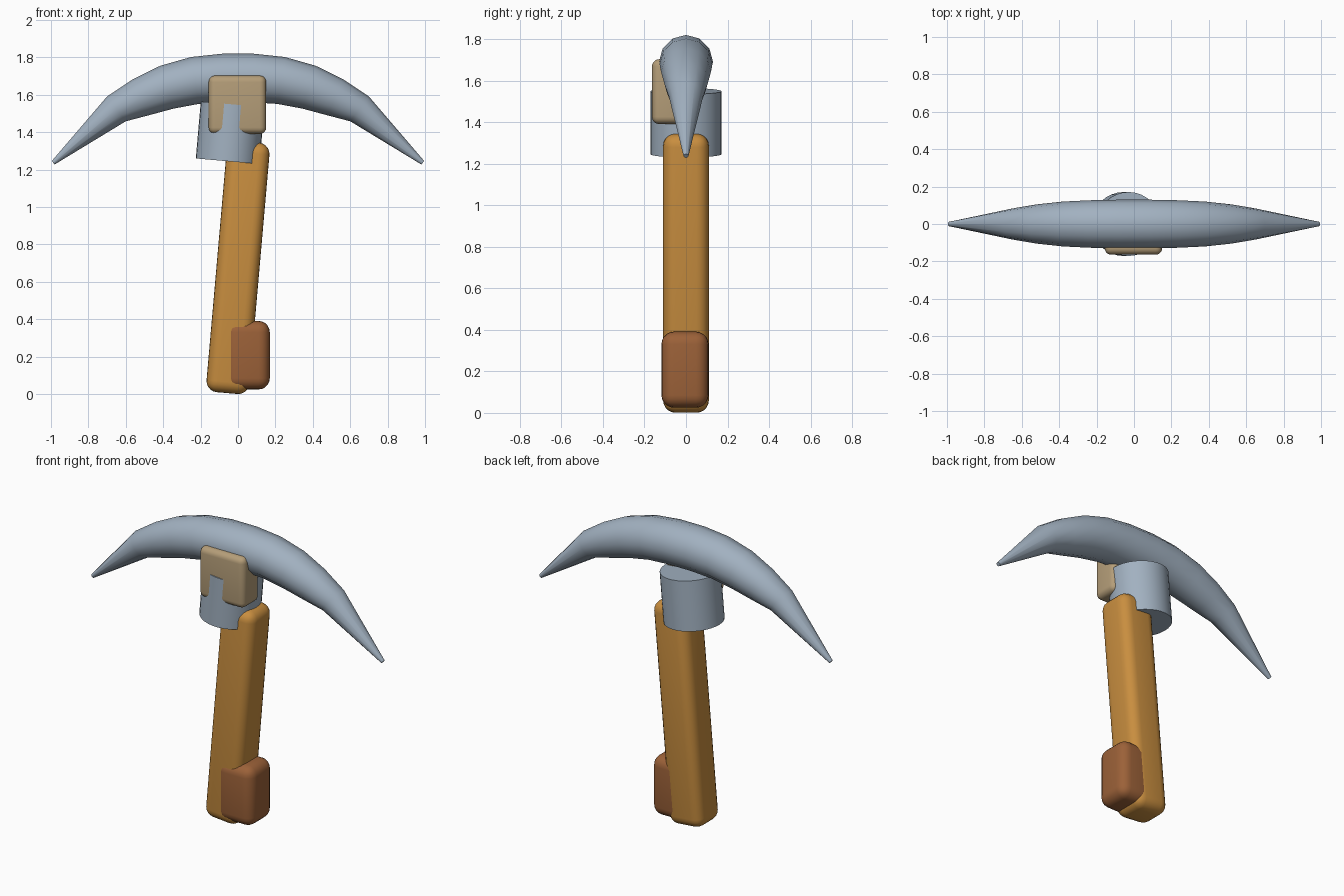
import bpy, bmesh, math
from mathutils import Vector, Matrix

if "Cube" in bpy.data.objects:
    bpy.data.objects.remove(bpy.data.objects["Cube"])

TILT = math.radians(5)


def material(name, rgb):
    m = bpy.data.materials.new(name)
    m.diffuse_color = (*rgb, 1)
    m.use_nodes = True
    m.node_tree.nodes["Principled BSDF"].inputs["Base Color"].default_value = m.diffuse_color
    return m


STEEL = material("steel", (0.36, 0.44, 0.53))
WOOD = material("wood", (0.58, 0.27, 0.05))
GRIP = material("dark_wood", (0.33, 0.12, 0.04))
TAN = material("tan", (0.46, 0.34, 0.19))


def finish(name, bm, mat, angle=40):
    bmesh.ops.recalc_face_normals(bm, faces=bm.faces)
    me = bpy.data.meshes.new(name)
    bm.to_mesh(me)
    bm.free()
    me.materials.append(mat)
    ob = bpy.data.objects.new(name, me)
    bpy.context.collection.objects.link(ob)
    bpy.ops.object.select_all(action='DESELECT')
    ob.select_set(True)
    bpy.context.view_layer.objects.active = ob
    bpy.ops.object.shade_smooth_by_angle(angle=math.radians(angle))
    return ob


def rounded_box(name, centre, size, bevel, mat, tilt=0):
    bm = bmesh.new()
    bmesh.ops.create_cube(bm, size=1, matrix=Matrix.Diagonal((*size, 1)))
    bmesh.ops.bevel(bm, geom=bm.edges[:], offset=bevel, segments=5,
                    profile=0.5, affect='EDGES')
    bm.transform(Matrix.Translation(centre) @ Matrix.Rotation(tilt, 4, 'Y'))
    return finish(name, bm, mat)


# Curved pick head: twelve-sided rings along a mirrored arc (x, z, radius)
half = [(0.08, 1.69, 0.13), (0.23, 1.677, 0.127), (0.38, 1.641, 0.12),
        (0.52, 1.587, 0.105), (0.65, 1.525, 0.083), (0.988, 1.237, 0.012)]
path = [(-x, z, r) for x, z, r in reversed(half)] + half
bm = bmesh.new()
rings = []
for i, (x, z, r) in enumerate(path):
    a, b = path[max(i - 1, 0)], path[min(i + 1, len(path) - 1)]
    t = Vector((b[0] - a[0], 0, b[1] - a[1])).normalized()
    n = Vector((-t.z, 0, t.x))
    rings.append([bm.verts.new(Vector((x, 0, z)) + n * r * math.cos(k * math.tau / 12)
                               + Vector((0, r * math.sin(k * math.tau / 12), 0)))
                  for k in range(12)])
for p, q in zip(rings, rings[1:]):
    for k in range(12):
        j = (k + 1) % 12
        bm.faces.new((p[k], p[j], q[j], q[k]))
bm.faces.new(rings[0])
bm.faces.new(rings[-1])
finish("pick_head", bm, STEEL)

# Collar under the head, tilted with the handle
bm = bmesh.new()
bmesh.ops.create_cone(bm, cap_ends=True, segments=32, radius1=0.171, radius2=0.171,
                      depth=0.305, matrix=Matrix.Translation((-0.042, 0, 1.397))
                      @ Matrix.Rotation(TILT, 4, 'Y'))
finish("collar", bm, STEEL)

# Handle, grip block and front plate
rounded_box("handle", (0, 0, 0.677), (0.23, 0.22, 1.348), 0.06, WOOD, TILT)
rounded_box("grip_block", (0.05, -0.005, 0.208), (0.24, 0.226, 0.366), 0.06, GRIP)
rounded_box("front_plate", (-0.003, -0.082, 1.547), (0.308, 0.164, 0.312), 0.035, TAN)
